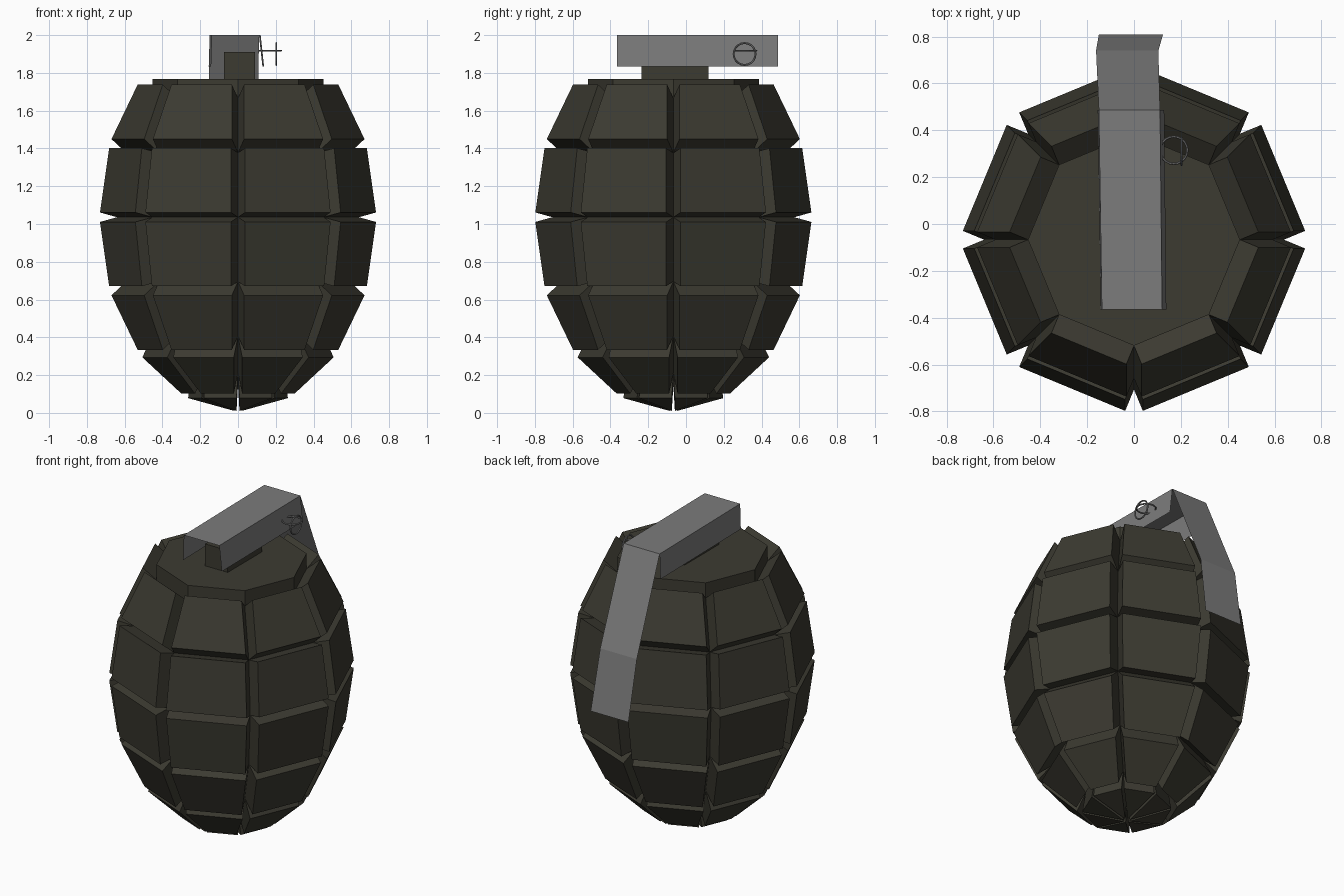
import bpy, bmesh
from mathutils import Matrix, Vector

cube = bpy.data.objects.get("Cube")
if cube:
    bpy.data.objects.remove(cube, do_unlink=True)


def material(name, rgb):
    mat = bpy.data.materials.new(name)
    mat.use_nodes = True
    mat.diffuse_color = (*rgb, 1)
    mat.node_tree.nodes["Principled BSDF"].inputs["Base Color"].default_value = (*rgb, 1)
    return mat


olive = material("dark olive", (0.045, 0.043, 0.031))
steel = material("grey steel", (0.2, 0.2, 0.2))


def finish(bm, name, mat):
    bmesh.ops.recalc_face_normals(bm, faces=bm.faces)
    mesh = bpy.data.meshes.new(name)
    bm.to_mesh(mesh)
    bm.free()
    mesh.materials.append(mat)
    obj = bpy.data.objects.new(name, mesh)
    bpy.context.collection.objects.link(obj)
    return obj


def raise_face(bm, face, depth):
    """Push one face out along its normal, walling the sides."""
    base = list(face.verts)
    offset = face.normal * depth
    top = [bm.verts.new(v.co + offset) for v in base]
    bm.faces.remove(face)
    bm.faces.new(top)
    for i in range(len(base)):
        j = (i + 1) % len(base)
        bm.faces.new((base[i], base[j], top[j], top[i]))


# Segmented body: eight-sided ball with a flat top, every face raised, then stretched
bm = bmesh.new()
bmesh.ops.create_uvsphere(bm, u_segments=8, v_segments=8, radius=0.64)
bmesh.ops.delete(bm, geom=[v for v in bm.verts if v.co.z > 0.5], context='VERTS')
bmesh.ops.holes_fill(bm, edges=[e for e in bm.edges if e.is_boundary], sides=8)
bmesh.ops.recalc_face_normals(bm, faces=bm.faces)
bm.normal_update()
cap = max(bm.faces, key=lambda f: f.calc_center_median().z)
if cap.normal.z < 0:
    bmesh.ops.reverse_faces(bm, faces=bm.faces)
    bm.normal_update()
for face in list(bm.faces):
    raise_face(bm, face, 0.073 if face == cap else 0.1)
bmesh.ops.scale(bm, vec=(1, 1, 1.39), verts=bm.verts)
bmesh.ops.translate(bm, vec=(0, -0.067, 1.036), verts=bm.verts)
finish(bm, "body", olive)

# Fuse block under the lever
bm = bmesh.new()
bmesh.ops.create_cube(bm, size=1)
bmesh.ops.scale(bm, vec=(0.165, 0.355, 0.16), verts=bm.verts)
bmesh.ops.translate(bm, vec=(0.008, -0.058, 1.83), verts=bm.verts)
finish(bm, "fuse_block", olive)

# Lever: bent sheet with two side flanges along its top run
rows = [(-0.137, 0.12, -0.365, 2.0), (-0.15, 0.111, 0.487, 2.0),
        (-0.162, 0.104, 0.74, 1.41), (-0.15, 0.124, 0.81, 1.02)]
bm = bmesh.new()
lefts = [bm.verts.new((l, y, z)) for l, r, y, z in rows]
rights = [bm.verts.new((r, y, z)) for l, r, y, z in rows]
for i in range(len(rows) - 1):
    bm.faces.new((lefts[i], rights[i], rights[i + 1], lefts[i + 1]))
for edge, flare in ((lefts, -0.005), (rights, 0.018)):
    low = [bm.verts.new(v.co + Vector((flare, 0, -0.165))) for v in edge[:2]]
    bm.faces.new((edge[0], edge[1], low[1], low[0]))
finish(bm, "lever", steel)


def ring(name, centre, axis):
    bpy.ops.mesh.primitive_torus_add(
        major_radius=0.058, minor_radius=0.005, major_segments=20, minor_segments=6)
    obj = bpy.context.object
    obj.name = name
    obj.data.transform(Matrix.Translation(centre) @ Matrix.Rotation(1.5708, 4, axis)
                       if axis else Matrix.Translation(centre))
    obj.data.materials.append(steel)


# Two linked pull rings
ring("pin_ring", (0.17, 0.315, 1.918), None)
ring("pull_ring", (0.203, 0.31, 1.9), 'Y')
